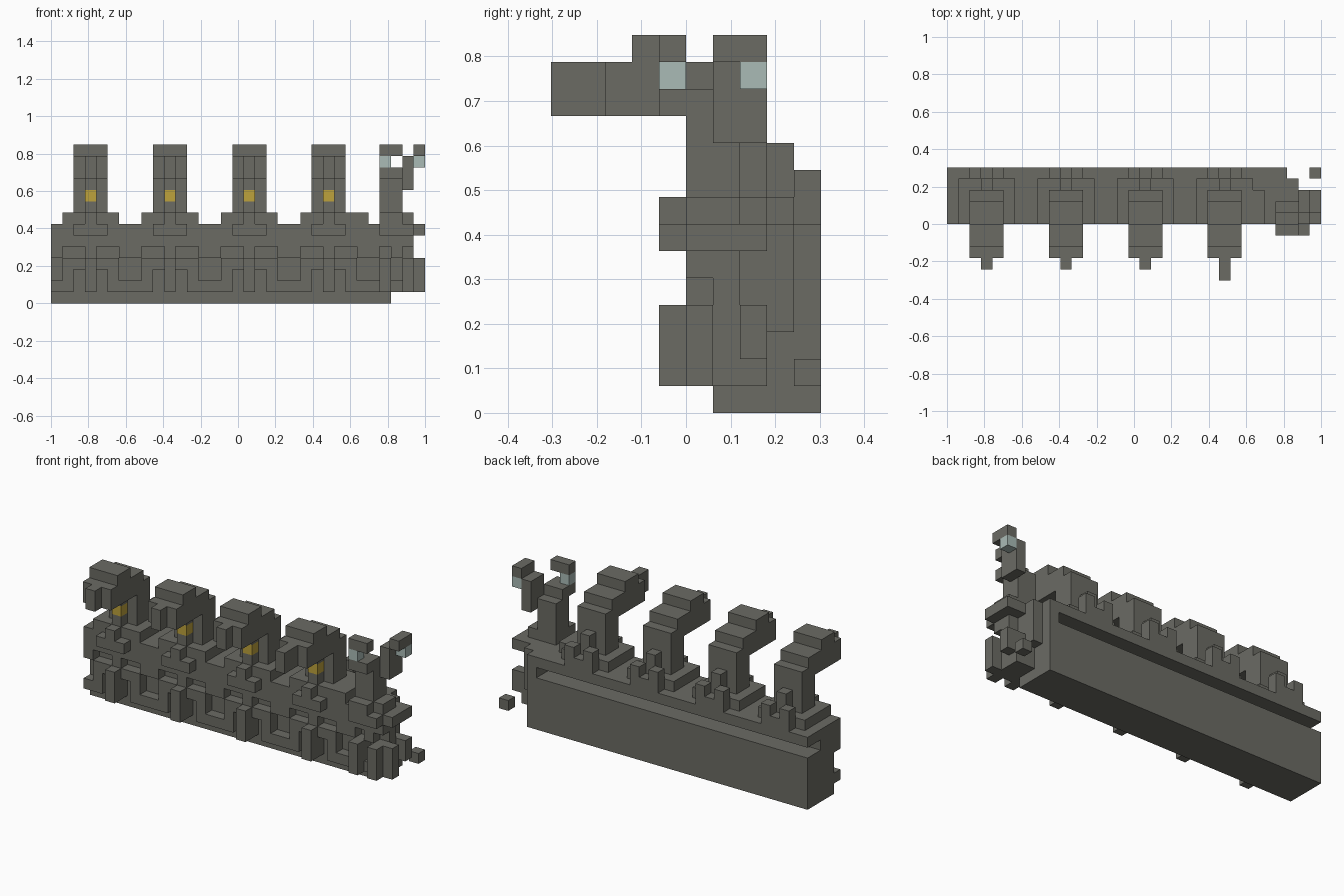
import bpy, bmesh
from mathutils import Vector

old = bpy.data.objects.get("Cube")
if old:
    bpy.data.objects.remove(old, do_unlink=True)

U = 2 / 33                      # size of one block
ORIGIN = Vector((-1, -5 * U, 0))
cells = {}                      # block position -> (part, material slot)


def material(name, rgb):
    m = bpy.data.materials.new(name)
    m.use_nodes = True
    m.diffuse_color = (*rgb, 1)
    m.node_tree.nodes["Principled BSDF"].inputs["Base Color"].default_value = (*rgb, 1)
    return m


STONE, GOLD, PALE = 0, 1, 2
materials = [material("stone_grey", (0.147, 0.147, 0.127)),
             material("gold", (0.51, 0.36, 0.045)),
             material("pale_blue", (0.40, 0.50, 0.47))]


def span(v):
    return range(v[0], v[1] + 1) if isinstance(v, tuple) else (v,)


def fill(part, xs, ys, zs, slot=STONE):
    """Fill an inclusive range of blocks."""
    for x in span(xs):
        for y in span(ys):
            for z in span(zs):
                cells[x, y, z] = (part, slot)


def carve(xs, ys, zs):
    for x in span(xs):
        for y in span(ys):
            for z in span(zs):
                cells.pop((x, y, z), None)


# Wall with a long groove along the back
fill("wall", (0, 29), (6, 9), (0, 6))
carve((0, 28), (8, 9), 5)

# Carved relief on the front, repeating under each neck
RELIEF = ["1101011", "0101010", "0111110", "1001001", "1111111", "1111111"]
for x in range(30):
    for row, pattern in enumerate(RELIEF):
        if pattern[x % 7] == "1":
            fill("front_relief", x, 5, row + 1)

# Four bird-like guardians
for n, name in enumerate(("first", "second", "third", "fourth")):
    c = 3 + 7 * n
    side = (c - 1, c + 1)
    fill(name + "_pillar", c, 4, (1, 3))
    fill(name + "_pillar", c, 5, (1, 6))
    fill(name + "_shoulders", (c - 2, c + 2), (5, 8), 7)
    fill(name + "_shoulders", side, 9, 7)
    fill(name + "_chest", side, 4, 6)
    fill(name + "_chest", c, 4, 7)
    fill(name + "_neck", side, (6, 7), (7, 11))
    fill(name + "_neck", c, 5, (8, 10))
    fill(name + "_throat", c, 5, 9, GOLD)
    fill(name + "_back_crest", c, 8, (8, 9))
    for x in side:
        fill(name + "_back_crest", x, 9, 8)
    fill(name + "_head", side, (2, 6), (11, 12))
    fill(name + "_head", side, (3, 4), 13)
    fill(name + "_beak", c, (0 if n == 3 else 1, 1), (11, 12))
fill("fourth_shoulders", 27, (5, 7), 7)

# End block with feet and small ledges
fill("end_block", (30, 31), (5, 7), (1, 6))
carve(30, 5, (2, 3))
carve(31, 7, (4, 5))
carve(31, 5, 4)
fill("end_block", 30, 8, (3, 6))
for x in (29, 31):
    fill("end_feet", x, 4, (1, 3))
fill("end_ledges", 32, 5, (1, 3))
fill("end_ledges", 32, 7, (2, 3))
fill("end_ledges", 32, (5, 7), 6)
fill("end_ledges", (29, 31), 4, 6)
fill("end_ledges", (29, 30), 4, 7)
fill("end_ledges", 31, (5, 6), 7)
fill("loose_block", 32, 9, 1)

# Forked post with two pale-eyed prongs
fill("forked_post", (29, 30), (5, 6), (7, 10))
fill("front_prong", (29, 30), (4, 5), 11)
fill("front_prong", 29, 4, 12, PALE)
fill("front_prong", (29, 30), 4, 13)
fill("back_prong", 31, (6, 7), (10, 12))
fill("back_prong", 32, 7, 12, PALE)
fill("back_prong", 32, (6, 7), 13)


# Skin every part with only its exposed faces, then merge flat areas
def skin(part):
    bm = bmesh.new()
    for pos, (owner, slot) in cells.items():
        if owner != part:
            continue
        p = Vector(pos)
        for axis in range(3):
            for sign in (0, 1):
                near = list(pos)
                near[axis] += 1 if sign else -1
                if tuple(near) in cells:
                    continue
                n, a, b = Vector(), Vector(), Vector()
                n[axis] = sign
                a[(axis + 1) % 3] = 1
                b[(axis + 2) % 3] = 1
                ring = [p + n, p + n + a, p + n + a + b, p + n + b]
                if not sign:
                    ring.reverse()
                face = bm.faces.new([bm.verts.new(ORIGIN + v * U) for v in ring])
                face.material_index = slot
    bmesh.ops.remove_doubles(bm, verts=bm.verts, dist=U / 20)
    bmesh.ops.dissolve_limit(bm, angle_limit=0.01, verts=bm.verts,
                             edges=bm.edges, delimit={'MATERIAL'})
    mesh = bpy.data.meshes.new(part)
    bm.to_mesh(mesh)
    bm.free()
    for m in materials:
        mesh.materials.append(m)
    bpy.context.collection.objects.link(bpy.data.objects.new(part, mesh))


for part in dict.fromkeys(owner for owner, _ in cells.values()):
    skin(part)
